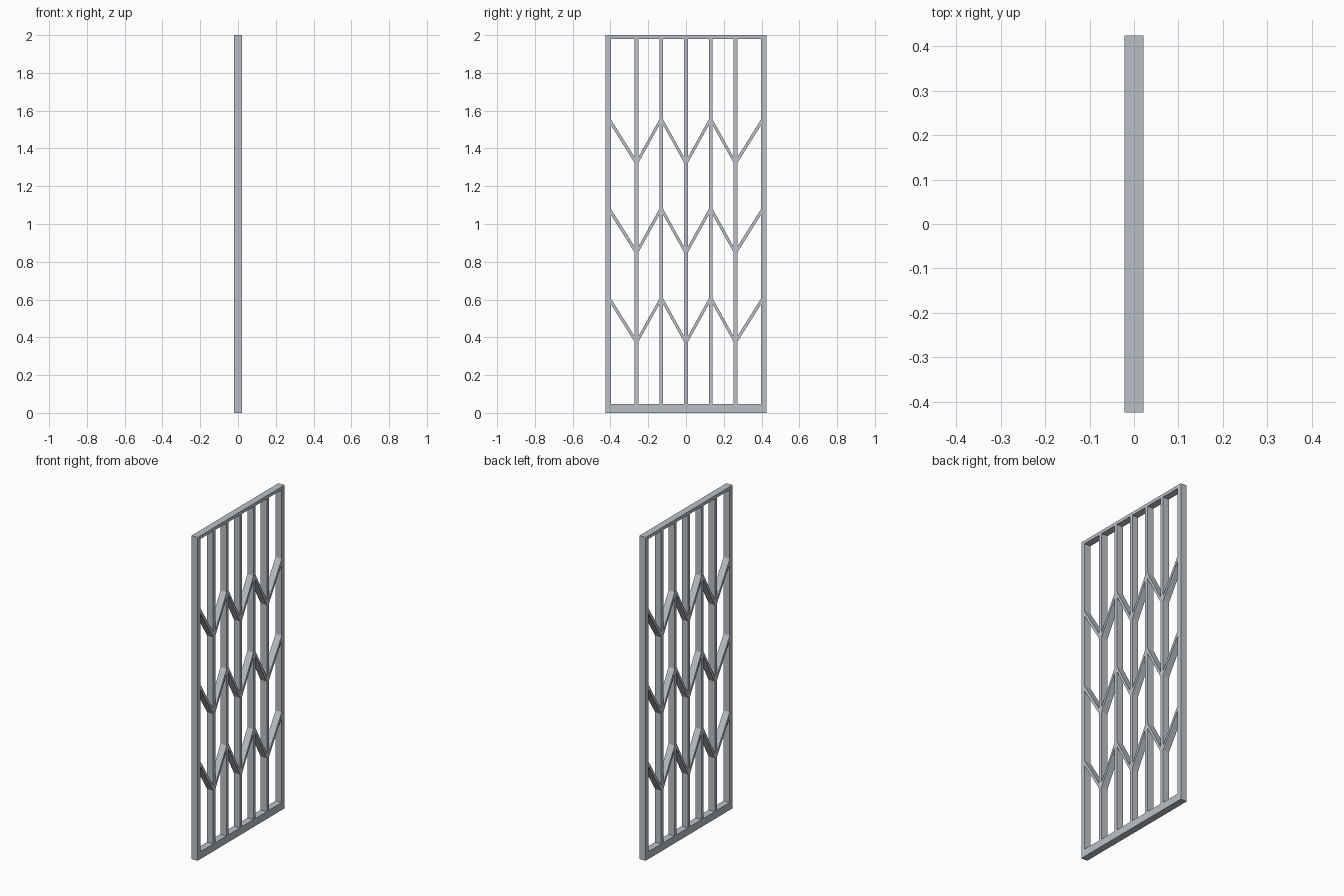
import bpy, bmesh

if "Cube" in bpy.data.objects:
    bpy.data.objects.remove(bpy.data.objects["Cube"])

D = 0.021            # half depth in x
W, H = 0.425, 2.0    # half width, height
INNER = 0.397        # inner edge of the stiles
TOP, BOT = 1.98, 0.046
BAR = 0.0105         # half width of a vertical bar

mat = bpy.data.materials.new("light steel grey")
mat.diffuse_color = (0.50, 0.53, 0.57, 1)
mat.use_nodes = True
mat.node_tree.nodes["Principled BSDF"].inputs["Base Color"].default_value = mat.diffuse_color


def prism(name, shapes):
    """Extrude (y, z) outlines through the panel depth into one object."""
    bm = bmesh.new()
    for pts in shapes:
        face = bm.faces.new([bm.verts.new((-D, y, z)) for y, z in pts])
        ext = bmesh.ops.extrude_face_region(bm, geom=[face])
        verts = [g for g in ext["geom"] if isinstance(g, bmesh.types.BMVert)]
        bmesh.ops.translate(bm, verts=verts, vec=(2 * D, 0, 0))
    bmesh.ops.recalc_face_normals(bm, faces=bm.faces)
    me = bpy.data.meshes.new(name)
    bm.to_mesh(me)
    bm.free()
    me.materials.append(mat)
    ob = bpy.data.objects.new(name, me)
    bpy.context.collection.objects.link(ob)
    return ob


def rect(y0, y1, z0, z1):
    return [(y0, z0), (y1, z0), (y1, z1), (y0, z1)]


# outer frame
prism("left_stile", [rect(-W, -INNER, 0, H)])
prism("right_stile", [rect(INNER, W, 0, H)])
prism("top_rail", [rect(-INNER, INNER, TOP, H)])
prism("bottom_rail", [rect(-INNER, INNER, 0, BOT)])

# vertical bars
bars = [-0.262, -0.131, 0.0, 0.131, 0.262]
for i, y in enumerate(bars):
    prism(f"vertical_bar_{i + 1}", [rect(y - BAR, y + BAR, BOT, TOP)])

# zigzag struts fill each gap between uprights, alternating down and up
edges = [-INNER] + [e for y in bars for e in (y - BAR, y + BAR)] + [INNER]
T = 0.031            # vertical thickness of a strut
for r, low in enumerate((0.376, 0.85, 1.324)):
    high = low + 0.198
    shapes = []
    for i in range(6):
        y0, y1 = edges[2 * i], edges[2 * i + 1]
        a, b = (high, low) if i % 2 == 0 else (low, high)
        shapes.append([(y0, a), (y1, b), (y1, b + T), (y0, a + T)])
    prism(f"zigzag_row_{r + 1}", shapes)
